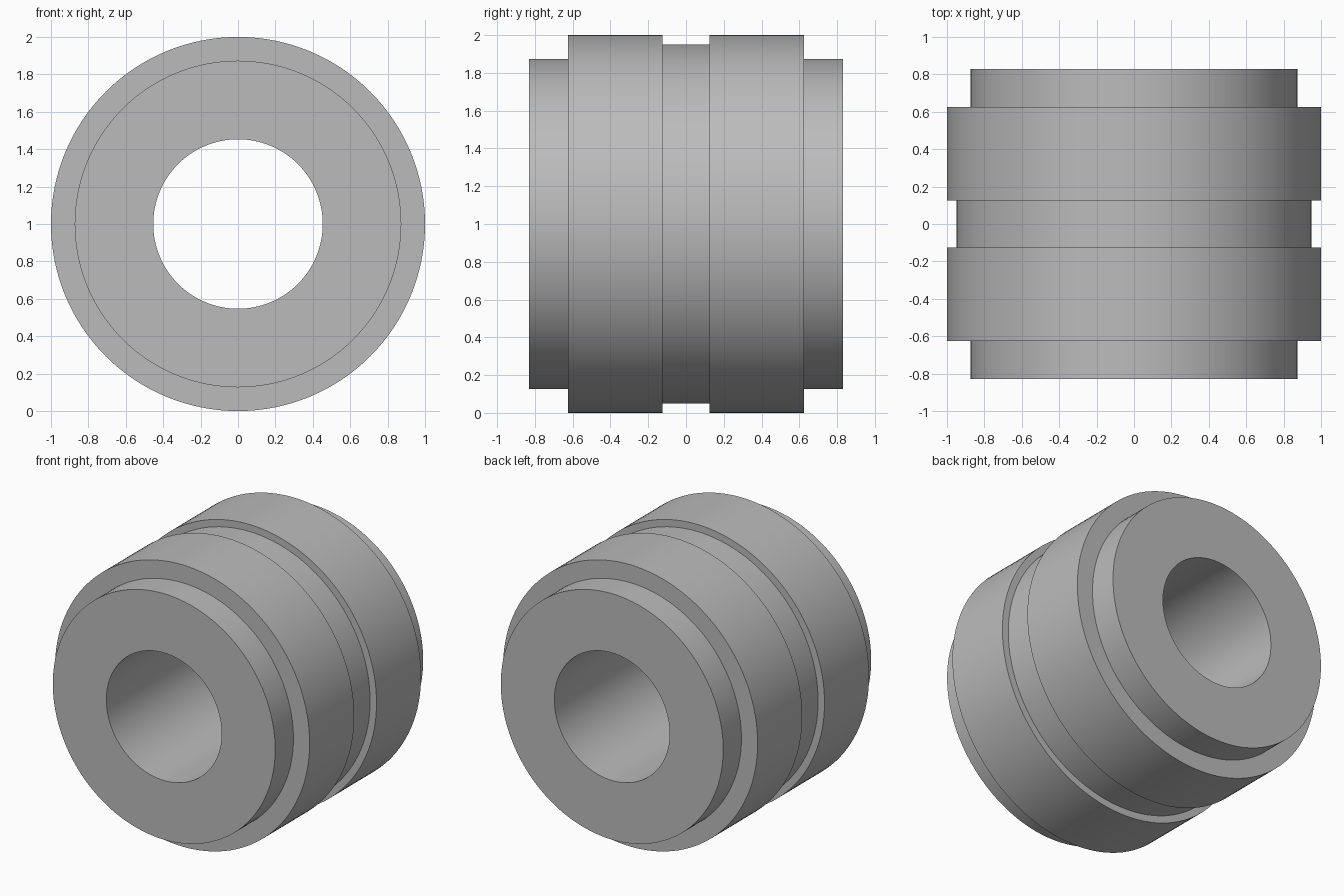
import bpy, bmesh, math

if "Cube" in bpy.data.objects:
    bpy.data.objects.remove(bpy.data.objects["Cube"])

SEGMENTS = 128

# Plain grey for the whole bushing
grey = bpy.data.materials.new("grey")
grey.diffuse_color = (0.5, 0.5, 0.5, 1)
grey.use_nodes = True
grey.node_tree.nodes["Principled BSDF"].inputs["Base Color"].default_value = grey.diffuse_color

# Half profile as (radius, y): bore, end face, end step, flange, centre groove
half = [(0.453, 0.83), (0.873, 0.83), (0.873, 0.625),
        (1.0, 0.625), (1.0, 0.125), (0.95, 0.125)]
profile = half + [(r, -y) for r, y in reversed(half)]

# Revolve the closed profile around the y axis
bm = bmesh.new()
rings = []
for i in range(SEGMENTS):
    a = 2 * math.pi * i / SEGMENTS
    rings.append([bm.verts.new((r * math.cos(a), y, 1 + r * math.sin(a)))
                  for r, y in profile])
n = len(profile)
for i in range(SEGMENTS):
    a, b = rings[i], rings[(i + 1) % SEGMENTS]
    for j in range(n):
        k = (j + 1) % n
        bm.faces.new((a[j], a[k], b[k], b[j]))
bmesh.ops.recalc_face_normals(bm, faces=bm.faces)

mesh = bpy.data.meshes.new("grooved_bushing")
bm.to_mesh(mesh)
bm.free()
mesh.materials.append(grey)
bushing = bpy.data.objects.new("grooved_bushing", mesh)
bpy.context.collection.objects.link(bushing)

# Smooth round walls, crisp step edges
bpy.context.view_layer.objects.active = bushing
bushing.select_set(True)
bpy.ops.object.shade_smooth_by_angle(angle=math.radians(30))
